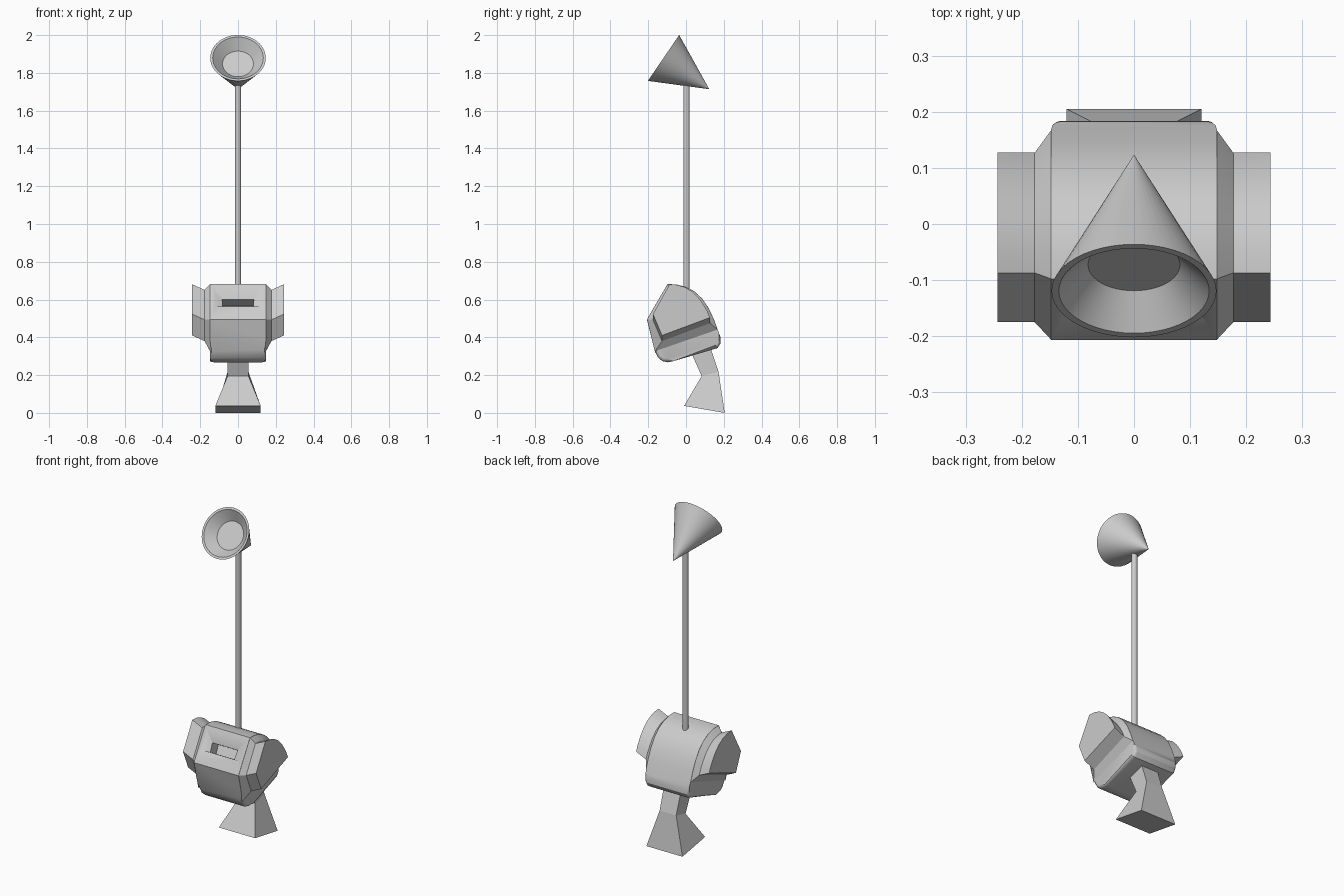
import bpy, bmesh, math
from mathutils import Vector

if "Cube" in bpy.data.objects:
    bpy.data.objects.remove(bpy.data.objects["Cube"])


def finish(name, bm, angle=30):
    bmesh.ops.remove_doubles(bm, verts=bm.verts, dist=1e-5)
    bmesh.ops.recalc_face_normals(bm, faces=bm.faces)
    me = bpy.data.meshes.new(name)
    bm.to_mesh(me)
    bm.free()
    ob = bpy.data.objects.new(name, me)
    bpy.context.collection.objects.link(ob)
    bpy.ops.object.select_all(action='DESELECT')
    ob.select_set(True)
    bpy.context.view_layer.objects.active = ob
    bpy.ops.object.shade_smooth_by_angle(angle=math.radians(angle))
    return ob


def loft(rings, caps=True):
    bm = bmesh.new()
    vs = [[bm.verts.new(p) for p in r] for r in rings]
    n = len(vs[0])
    for a, b in zip(vs, vs[1:]):
        for i in range(n):
            j = (i + 1) % n
            bm.faces.new((a[i], a[j], b[j], b[i]))
    if caps:
        bm.faces.new(vs[0])
        bm.faces.new(vs[-1])
    return bm


# Body: side profile (y, z) extruded across x, lower end edges rounded
upper = [(-.207, .495), (-.098, .682), (-.05, .68), (0, .667), (.045, .643),
         (.085, .606), (.12, .555), (.148, .495), (.168, .44)]
lower = [(.183, .40), (.184, .37), (.167, .343), (-.07, .273), (-.097, .268),
         (-.125, .274), (-.147, .292), (-.165, .325)]
W = .148
bm = loft([[(x, y, z) for y, z in upper + lower] for x in (-W, W)])
edges = []
for e in bm.edges:
    m = (e.verts[0].co + e.verts[1].co) / 2
    if abs(m.x) > .14 and m.z < .4 and m.y > -.17:
        edges.append(e)
bmesh.ops.bevel(bm, geom=edges, offset=.018, segments=3, profile=.5, affect='EDGES')
body = finish("body", bm)

# Slot with a sloping surround, cut into the upper front face
base, along = Vector((0, -.207, .495)), Vector((0, .503, .864))
normal = Vector((0, -.864, .503))


def face_rect(hx, t0, t1, depth):
    return [base + Vector((x, 0, 0)) + along * t - normal * depth
            for x, t in ((-hx * .95, t0), (hx * .95, t0), (hx, t1), (-hx, t1))]


cutter = finish("slot_cutter", loft([face_rect(.132, .078, .2, -.001),
                                     face_rect(.084, .08, .132, .02),
                                     face_rect(.084, .08, .132, .085)]))
cutter.hide_render = True
mod = body.modifiers.new("slot", 'BOOLEAN')
mod.operation = 'DIFFERENCE'
mod.solver = 'EXACT'
mod.object = cutter
bpy.context.view_layer.objects.active = body
bpy.ops.object.modifier_apply(modifier="slot")
bpy.data.objects.remove(cutter)

# Side pods: chamfer from the body in to a neck, then flaring upward
root = upper + [(-.165, .325)]
pod = [(-.175, .523), (-.087, .681), (-.047, .678), (-.005, .665), (.033, .642),
       (.066, .61), (.092, .574), (.112, .54), (.127, .505), (-.127, .41)]
for side, name in ((1, "right_pod"), (-1, "left_pod")):
    finish(name, loft([[(side * (W - .001), y, z) for y, z in root],
                       [(side * .177, y, z - .03) for y, z in pod],
                       [(side * .243, y, z) for y, z in pod]]))

# Bent foot flaring to the ground
foot = [(.12, (-.01, .037), (.205, 0)), (.055, (.083, .195), (.172, .218)),
        (.057, (.02, .335), (.118, .38))]
finish("foot", loft([[(-h, *f), (h, *f), (h, *b), (-h, *b)] for h, f, b in foot]), 5)

# Pole
bm = loft([[(.0165 * math.cos(i * math.pi / 8), .003 + .0165 * math.sin(i * math.pi / 8), z)
            for i in range(16)] for z in (.6, 1.76)])
finish("pole", bm)

# Hollow cone head: revolved profile (radius, height from the tip)
N = 48
prof = [(.0003, 0), (.147, .293), (.134, .293), (.082, .237)]
bm = loft([[(r * math.cos(i * math.tau / N), r * math.sin(i * math.tau / N), h)
            for i in range(N)] for r, h in prof])
head = finish("cone_head", bm)
head.location = (0, .123, 1.714)
head.rotation_euler = (math.radians(55.7), 0, 0)
